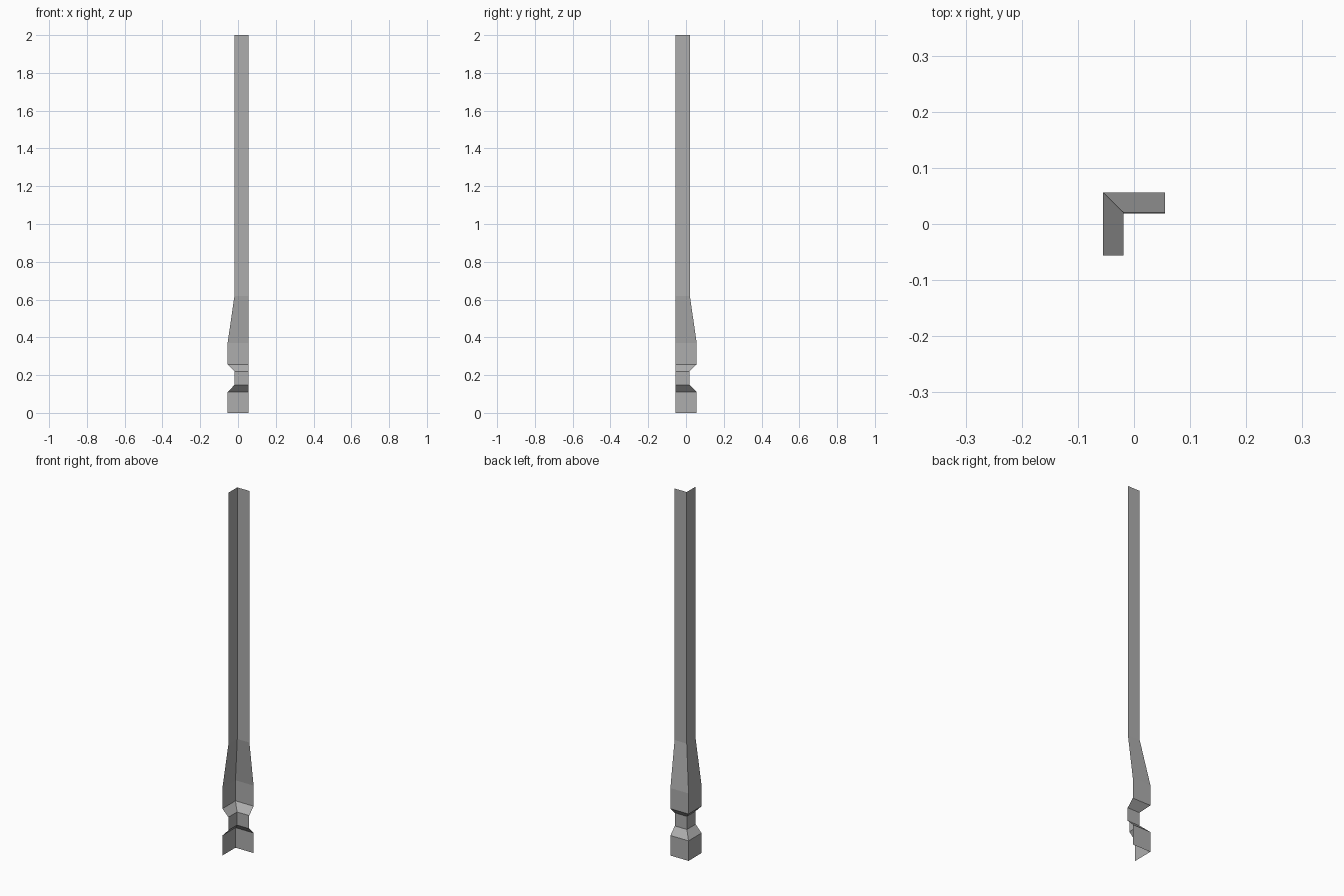
import bpy, bmesh

if "Cube" in bpy.data.objects:
    bpy.data.objects.remove(bpy.data.objects["Cube"])

HX, HY = 0.055, 0.0565          # half widths of the footprint

# Profile going up: height, corner x, corner y
profile = [
    (0.00, -HX, HY),            # foot block
    (0.11, -HX, HY),
    (0.148, -0.0187, 0.0187),   # neck
    (0.22, -0.0187, 0.0187),
    (0.257, -HX, HY),           # collar
    (0.37, -HX, HY),
    (0.62, -0.0187, 0.0205),    # long shaft
    (2.00, -0.0187, 0.0205),
]

# Open corner trim: two thin walls meeting at a moulded corner
bm = bmesh.new()
rows = []
for z, cx, cy in profile:
    rows.append([bm.verts.new(p) for p in
                 ((cx, -HY, z), (cx, cy, z), (HX, cy, z))])
for low, high in zip(rows, rows[1:]):
    for i in range(2):
        bm.faces.new((low[i], high[i], high[i + 1], low[i + 1]))
# Outward normals face -x and +y
for f in bm.faces:
    f.normal_update()
    if f.normal.y - f.normal.x < 0:
        f.normal_flip()

mesh = bpy.data.meshes.new("corner_post")
bm.to_mesh(mesh)
bm.free()
post = bpy.data.objects.new("corner_post", mesh)
bpy.context.collection.objects.link(post)

# Dark grey finish
grey = bpy.data.materials.new("dark_grey")
grey.diffuse_color = (0.42, 0.42, 0.42, 1)
grey.use_nodes = True
grey.node_tree.nodes["Principled BSDF"].inputs["Base Color"].default_value = grey.diffuse_color
mesh.materials.append(grey)
